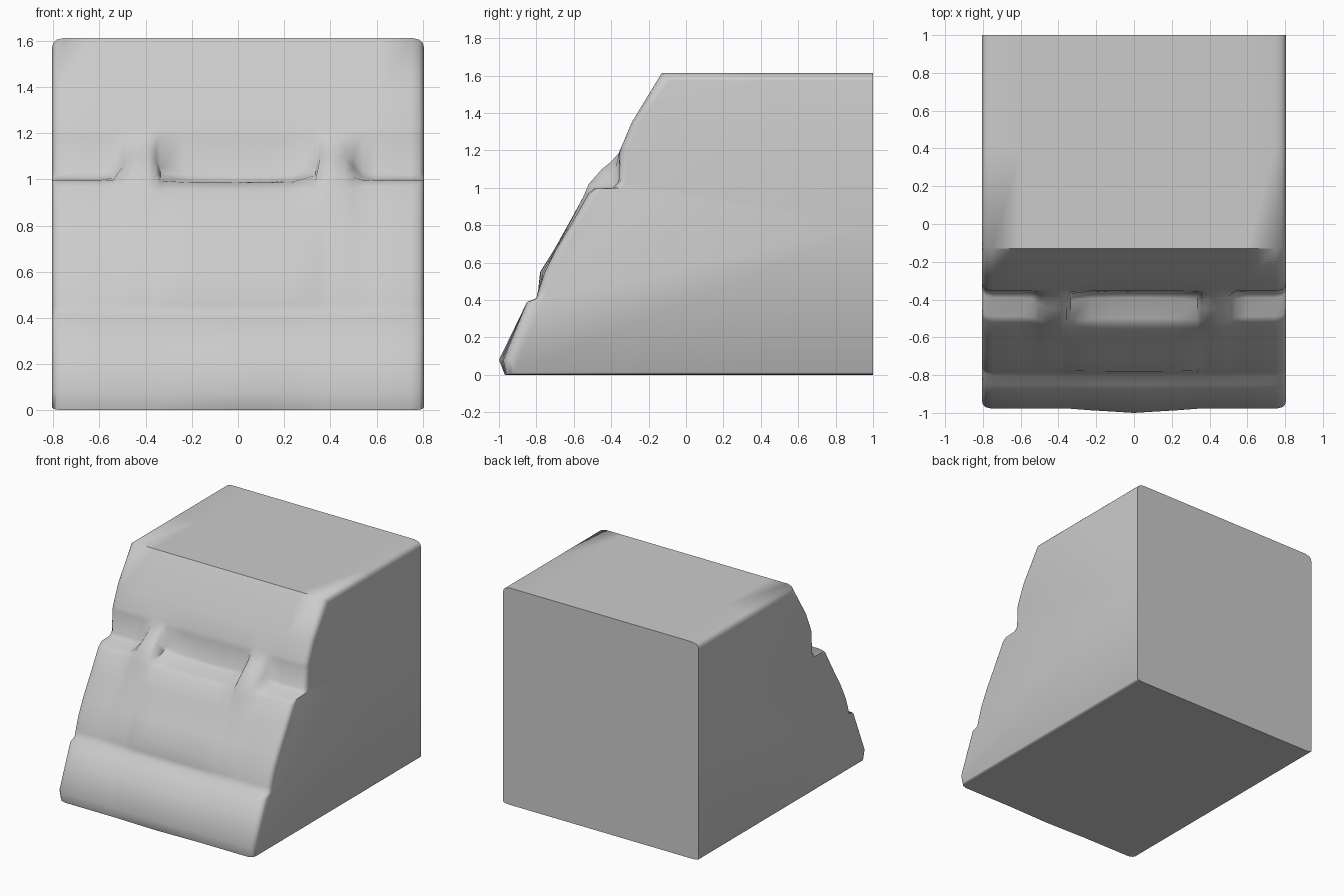
import bpy, bmesh, math

if "Cube" in bpy.data.objects:
    bpy.data.objects.remove(bpy.data.objects["Cube"])

# Side profiles as (y, z), all with matching rows from bottom front to bottom back
LOW = [(-.96, 0), (-.978, .08), (-.85, .39), (-.80, .41)]
HIGH = [(-.345, 1.22), (-.29, 1.35), (-.13, 1.613), (.4, 1.613), (1, 1.613),
        (1, .8), (1, 0), (.3, 0)]
SIDE = LOW + [(-.785, .46), (-.755, .55), (-.695, .67), (-.60, .83), (-.52, .97),
              (-.49, .995), (-.39, 1.0), (-.36, 1.03), (-.355, 1.19)] + HIGH
POCKET = LOW + [(-.79, .455), (-.78, .55), (-.705, .67), (-.61, .84), (-.55, .95),
                (-.50, .985), (-.39, .99), (-.36, 1.02), (-.355, 1.18)] + HIGH
STRAP = LOW + [(-.787, .46), (-.765, .55), (-.70, .67), (-.607, .84), (-.55, .95),
               (-.52, 1.02), (-.45, 1.10), (-.40, 1.14), (-.36, 1.185)] + HIGH


def mix(a, b, t):
    return [(p[0] + (q[0] - p[0]) * t, p[1] + (q[1] - p[1]) * t) for p, q in zip(a, b)]


def inset(profile, d):
    """Pull front, top and bottom inward to round the side edges."""
    out = []
    for y, z in profile:
        if y < -.1:
            y += d
        if z > 1.6:
            z -= d
        elif z == 0:
            z += d * .3
        out.append((y, z))
    return out


def raise_front(profile, amount):
    """Slight forward bow of the bottom lip."""
    return [(y - amount if i == 1 else y - amount * .4 if i == 0 else y, z)
            for i, (y, z) in enumerate(profile)]


# Cross-sections from the centre to the right edge
half = [
    (0, raise_front(POCKET, .022)),
    (.13, raise_front(mix(POCKET, STRAP, .02), .014)),
    (.23, raise_front(mix(POCKET, STRAP, .06), .008)),
    (.335, mix(POCKET, STRAP, .25)),
    (.355, mix(POCKET, STRAP, .9)),
    (.39, STRAP),
    (.46, STRAP),
    (.50, mix(STRAP, SIDE, .45)),
    (.54, mix(STRAP, SIDE, .92)),
    (.60, SIDE),
    (.75, SIDE),
    (.785, inset(SIDE, .008)),
    (.80, inset(SIDE, .022)),
    (.805, inset(SIDE, .042)),
]
stations = [(-x, p) for x, p in reversed(half[1:])] + half

# Lofted block
bm = bmesh.new()
rings = [[bm.verts.new((x, y, z)) for y, z in p] for x, p in stations]
n = len(SIDE)
for a, b in zip(rings, rings[1:]):
    for i in range(n):
        j = (i + 1) % n
        bm.faces.new((a[i], b[i], b[j], a[j]))
# Side walls
bm.faces.new(rings[0])
bm.faces.new(rings[-1][::-1])
bmesh.ops.recalc_face_normals(bm, faces=bm.faces)
mesh = bpy.data.meshes.new("sloped_block")
bm.to_mesh(mesh)
bm.free()
block = bpy.data.objects.new("sloped_block", mesh)
bpy.context.collection.objects.link(block)

bpy.context.view_layer.objects.active = block
block.select_set(True)
bpy.ops.object.shade_smooth_by_angle(angle=math.radians(58))
